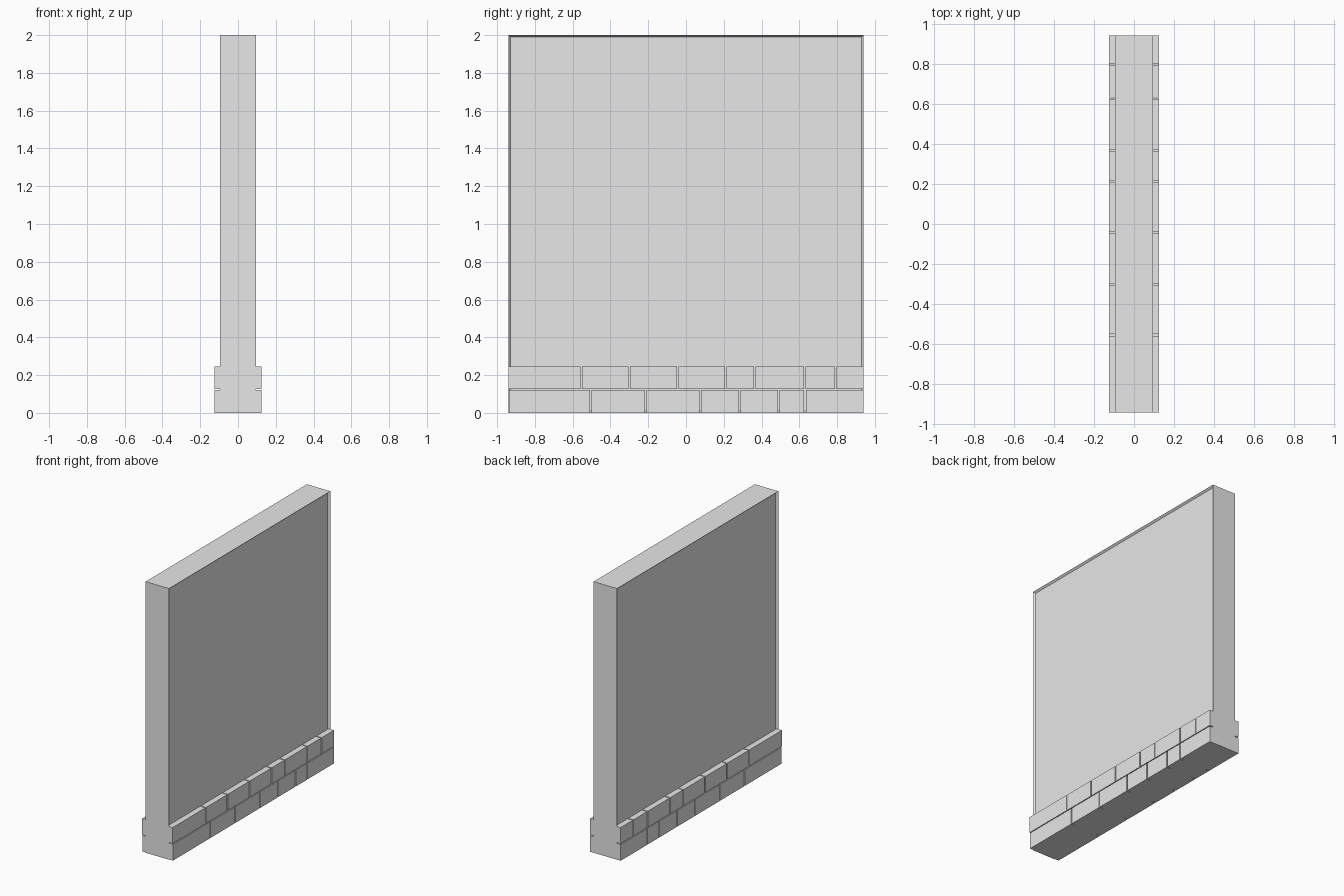
import bpy
import bmesh
from mathutils import Matrix, Vector

cube = bpy.data.objects.get("Cube")
if cube:
    bpy.data.objects.remove(cube, do_unlink=True)

# One plain grey for everything
grey = bpy.data.materials.new("plain grey")
grey.use_nodes = True
grey.diffuse_color = (0.8, 0.8, 0.8, 1)
grey.node_tree.nodes["Principled BSDF"].inputs["Base Color"].default_value = (0.8, 0.8, 0.8, 1)

HALF_LENGTH = 0.94
HALF_WALL = 0.096
HALF_BASE = 0.125
GAP = 0.008


def add_box(bm, low, high):
    low, high = Vector(low), Vector(high)
    matrix = Matrix.Translation((low + high) / 2) @ Matrix.Diagonal((*(high - low), 1))
    bmesh.ops.create_cube(bm, size=1, matrix=matrix)


def finish(bm, name):
    mesh = bpy.data.meshes.new(name)
    bm.normal_update()
    bm.to_mesh(mesh)
    bm.free()
    mesh.materials.append(grey)
    bpy.context.collection.objects.link(bpy.data.objects.new(name, mesh))


# Wall slab with a shallow recessed panel on each broad side
bm = bmesh.new()
add_box(bm, (-HALF_WALL, -HALF_LENGTH, 0), (HALF_WALL, HALF_LENGTH, 2))
bm.normal_update()
sides = [f for f in bm.faces if abs(f.normal.x) > 0.9]
bmesh.ops.inset_individual(bm, faces=sides, thickness=0.016, depth=-0.014)
finish(bm, "wall")


# Two courses of stone blocks running through the foot of the wall
def course(name, bottom, top, start, joints):
    bm = bmesh.new()
    edges = [start - GAP / 2] + joints + [HALF_LENGTH + GAP / 2]
    for a, b in zip(edges, edges[1:]):
        add_box(bm, (-HALF_BASE, a + GAP / 2, bottom), (HALF_BASE, b - GAP / 2, top))
    finish(bm, name)


course("lower_stones", 0, 0.12, -0.936, [-0.503, -0.214, 0.075, 0.284, 0.492, 0.63])
course("upper_stones", 0.126, 0.245, -HALF_LENGTH,
       [-0.554, -0.3, -0.044, 0.211, 0.365, 0.628, 0.794])
